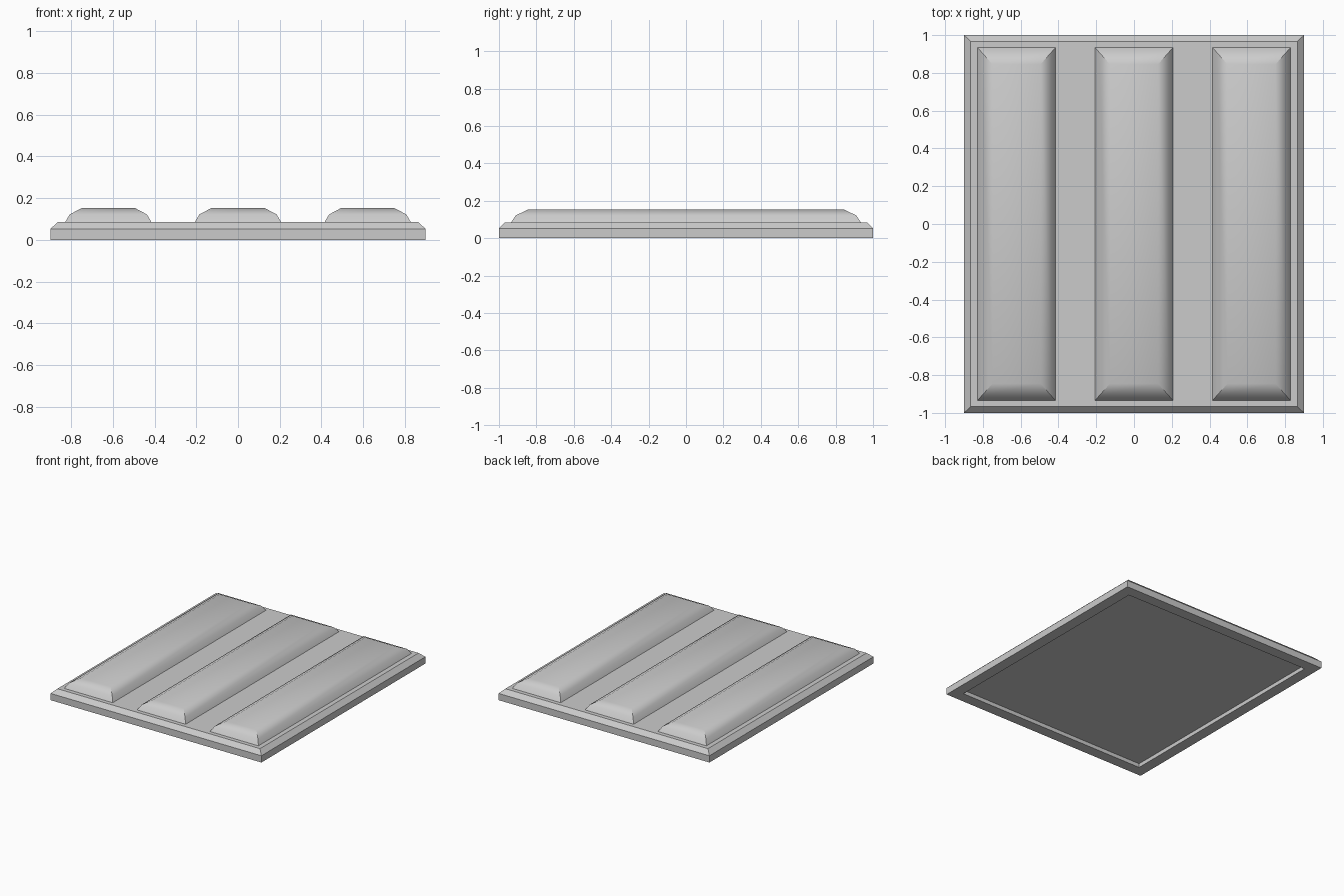
import bpy, bmesh, math

if "Cube" in bpy.data.objects:
    bpy.data.objects.remove(bpy.data.objects["Cube"])

def loft_rects(name, rings, x=0.0, smooth=None):
    """Skin a stack of rectangles (half_x, half_y, z) and cap both ends."""
    bm = bmesh.new()
    loops = [[bm.verts.new((x + sx * hx, sy * hy, z))
              for sx, sy in ((-1, -1), (1, -1), (1, 1), (-1, 1))]
             for hx, hy, z in rings]
    for a, b in zip(loops, loops[1:]):
        for i in range(4):
            j = (i + 1) % 4
            bm.faces.new((a[i], a[j], b[j], b[i]))
    bm.faces.new(loops[0][::-1])
    bm.faces.new(loops[-1])
    bmesh.ops.recalc_face_normals(bm, faces=bm.faces)
    mesh = bpy.data.meshes.new(name)
    bm.to_mesh(mesh)
    bm.free()
    obj = bpy.data.objects.new(name, mesh)
    bpy.context.collection.objects.link(obj)
    if smooth:
        bpy.ops.object.select_all(action='DESELECT')
        obj.select_set(True)
        bpy.context.view_layer.objects.active = obj
        bpy.ops.object.shade_smooth_by_angle(angle=math.radians(smooth))
    return obj

# Base plate: recessed underside, flat rim, upright edge, chamfered top
loft_rects("base_plate", [
    (0.815, 0.915, 0.03), (0.815, 0.915, 0.0), (0.9, 1.0, 0.0),
    (0.9, 1.0, 0.052), (0.865, 0.967, 0.085)])

# Three raised ribs with softened shoulders
for side, cx in (("left", -0.622), ("middle", 0.0), ("right", 0.622)):
    loft_rects(f"{side}_rib", [
        (0.207, 0.935, 0.085), (0.185, 0.91, 0.122), (0.127, 0.845, 0.153)],
        x=cx, smooth=35)
